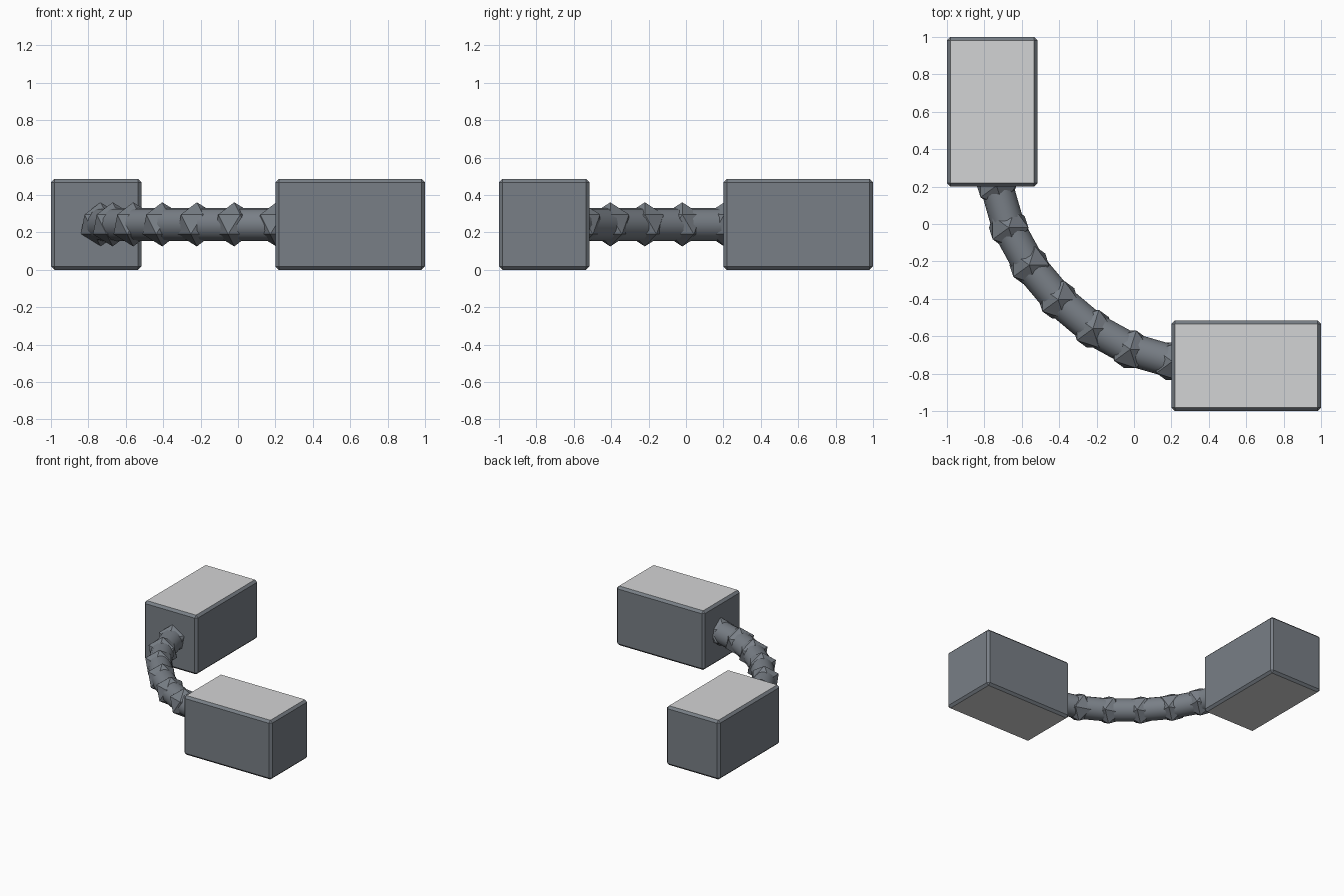
import bpy, bmesh, math
from mathutils import Vector

if "Cube" in bpy.data.objects:
    bpy.data.objects.remove(bpy.data.objects["Cube"])


def material(name, rgb):
    m = bpy.data.materials.new(name)
    m.diffuse_color = (*rgb, 1)
    m.use_nodes = True
    m.node_tree.nodes["Principled BSDF"].inputs["Base Color"].default_value = m.diffuse_color
    return m


slate = material("slate grey", (0.19, 0.212, 0.24))
pale = material("pale grey", (0.65, 0.655, 0.66))
MID = 0.243  # height of the tube axis


def finish(name, bm, mats):
    mesh = bpy.data.meshes.new(name)
    bm.to_mesh(mesh)
    bm.free()
    for m in mats:
        mesh.materials.append(m)
    obj = bpy.data.objects.new(name, mesh)
    bpy.context.collection.objects.link(obj)
    return obj


# Chamfered end blocks with pale top and bottom panels
def block(name, center, size):
    bm = bmesh.new()
    bmesh.ops.create_cube(bm, size=1)
    for v in bm.verts:
        v.co = Vector(v.co[i] * size[i] + center[i] for i in range(3))
    bmesh.ops.bevel(bm, geom=bm.edges[:], offset=0.018, segments=1,
                    profile=0.5, affect='EDGES')
    bm.normal_update()
    for f in bm.faces:
        f.material_index = 1 if abs(f.normal.z) > 0.9 else 0
    return finish(name, bm, [slate, pale])


block("rear_block", (-0.758, 0.6, MID), (0.484, 0.8, 0.486))
block("front_block", (0.6, -0.758, MID), (0.8, 0.484, 0.486))

# Joint positions, mirrored across the diagonal of the bend
half = [(-0.22, -0.56), (-0.02, -0.67), (0.205, -0.735)]
joints = [(y, x) for x, y in reversed(half)] + [(-0.405, -0.405)] + half
joints = [Vector((x, y, MID)) for x, y in joints]

# Faceted joints
for i, p in enumerate(joints):
    bm = bmesh.new()
    bmesh.ops.create_icosphere(bm, subdivisions=1, radius=0.118)
    bmesh.ops.translate(bm, verts=bm.verts, vec=p)
    finish(f"joint_{i + 1}", bm, [slate])

# Straight tube segments between the joints, running on into both blocks
path = [Vector((-0.765, 0.34, MID))] + joints + [Vector((0.34, -0.765, MID))]
for i, (a, b) in enumerate(zip(path, path[1:])):
    d = b - a
    bm = bmesh.new()
    bmesh.ops.create_cone(bm, cap_ends=True, segments=16, radius1=0.088,
                          radius2=0.088, depth=d.length)
    bmesh.ops.rotate(bm, verts=bm.verts,
                     matrix=d.to_track_quat('Z', 'Y').to_matrix())
    bmesh.ops.translate(bm, verts=bm.verts, vec=(a + b) / 2)
    seg = finish(f"tube_segment_{i + 1}", bm, [slate])
    bpy.ops.object.select_all(action='DESELECT')
    seg.select_set(True)
    bpy.context.view_layer.objects.active = seg
    bpy.ops.object.shade_smooth_by_angle(angle=math.radians(30))
